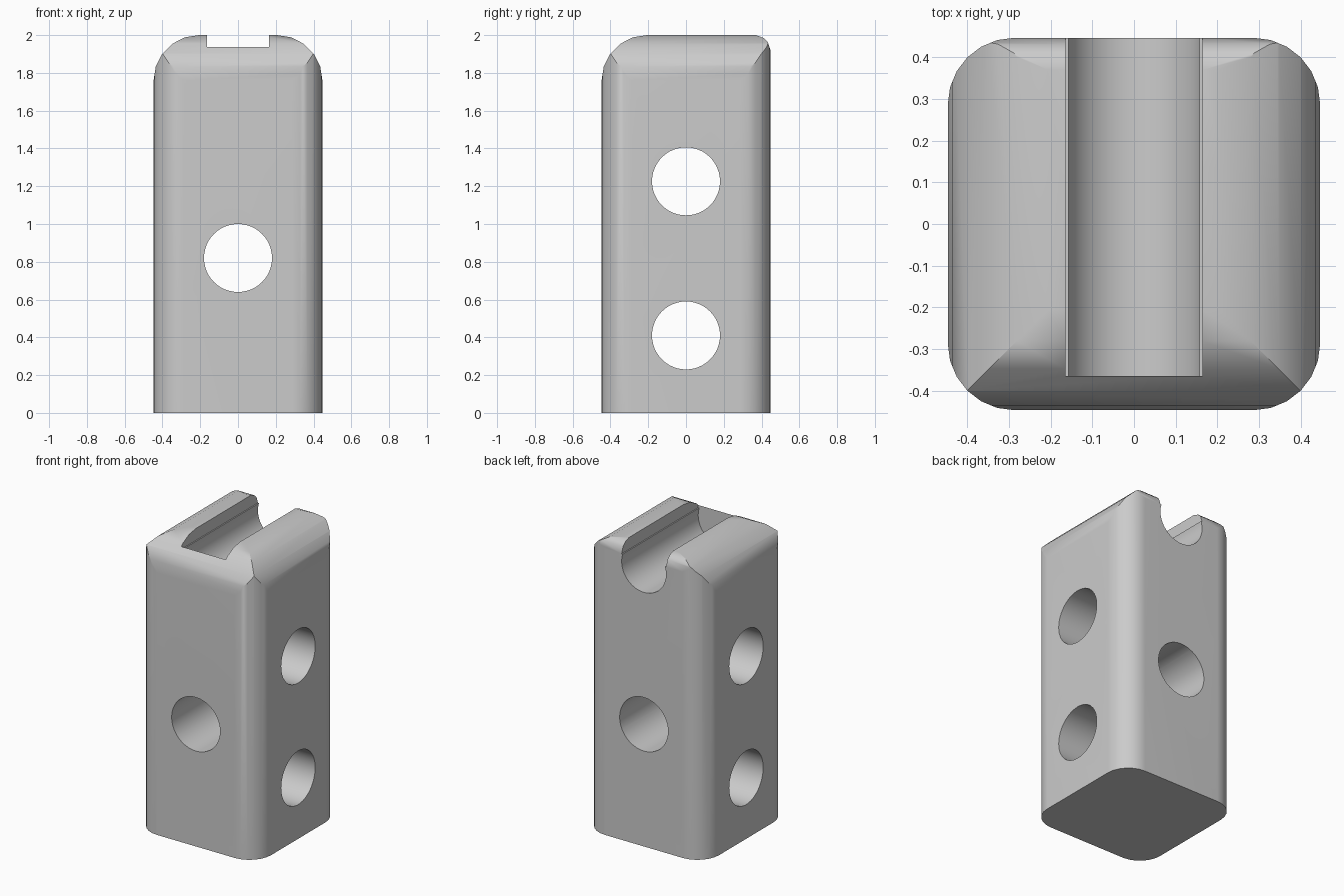
import bpy, bmesh, math
from mathutils import Vector

cube = bpy.data.objects.get("Cube")
if cube:
    bpy.data.objects.remove(cube, do_unlink=True)

HALF = 0.447      # half the width of the block
HEIGHT = 2.0


def arc(cu, cv, r, start, end, steps):
    """Points on an arc, angles in degrees."""
    angles = [math.radians(start + (end - start) * i / steps) for i in range(steps + 1)]
    return [(cu + r * math.cos(a), cv + r * math.sin(a)) for a in angles]


def prism(name, profile, axis, low, high):
    """Extrude a closed profile along one axis."""
    place = {
        "X": lambda u, v, w: Vector((w, u, v)),
        "Y": lambda u, v, w: Vector((u, w, v)),
        "Z": lambda u, v, w: Vector((u, v, w)),
    }[axis]
    bm = bmesh.new()
    face = bm.faces.new([bm.verts.new(place(u, v, low)) for u, v in profile])
    made = bmesh.ops.extrude_face_region(bm, geom=[face])["geom"]
    moved = [g for g in made if isinstance(g, bmesh.types.BMVert)]
    bmesh.ops.translate(bm, verts=moved, vec=place(0, 0, high - low))
    bmesh.ops.recalc_face_normals(bm, faces=bm.faces)
    mesh = bpy.data.meshes.new(name)
    bm.to_mesh(mesh)
    bm.free()
    obj = bpy.data.objects.new(name, mesh)
    bpy.context.collection.objects.link(obj)
    return obj


def combine(target, tool, operation):
    """Apply a boolean and discard the tool."""
    tool.hide_render = True
    bpy.context.view_layer.objects.active = target
    mod = target.modifiers.new("boolean", "BOOLEAN")
    mod.operation = operation
    mod.solver = "EXACT"
    mod.object = tool
    bpy.ops.object.modifier_apply(modifier=mod.name)
    bpy.data.objects.remove(tool, do_unlink=True)


# Upright block with rounded vertical corners
corner = 0.16
inner = HALF - corner
outline = []
for i, (sx, sy) in enumerate([(1, 1), (-1, 1), (-1, -1), (1, -1)]):
    outline += arc(sx * inner, sy * inner, corner, i * 90, i * 90 + 90, 6)
block = prism("block", outline, "Z", 0, HEIGHT + 0.1)

# Rounded shoulders on left and right
top_r = 0.24
side = arc(HALF - top_r, HEIGHT - top_r, top_r, 0, 90, 5)
shoulders = [(HALF, -0.1)] + side + [(-x, z) for x, z in reversed(side)] + [(-HALF, -0.1)]
combine(block, prism("shoulder_shape", shoulders, "Y", -1, 1), "INTERSECT")

# Large rounding at the front, small one at the back
front = [(-y, z) for y, z in side]
back = [(0.37, HEIGHT), (0.41, 1.985), (0.432, 1.965), (HALF, 1.92)]
lengthwise = [(-HALF, -0.1)] + front + back + [(HALF, -0.1)]
combine(block, prism("front_back_shape", lengthwise, "X", -1, 1), "INTERSECT")

# Keyhole channel in the top, open at the back
slot, ledge, centre = 0.165, 1.92, 1.87
tilt = math.degrees(math.asin((ledge - centre) / slot))
channel = [(slot, 2.2), (slot, ledge)]
channel += arc(0, centre, slot, tilt, -180 - tilt, 32)
channel += [(-slot, ledge), (-slot, 2.2)]
combine(block, prism("channel_cutter", channel, "Y", -0.365, 1), "DIFFERENCE")

# Round cross holes
for axis, z in [("Y", 0.82), ("X", 0.41), ("X", 1.226)]:
    ring = arc(0, z, 0.18, 0, 360, 48)[:-1]
    combine(block, prism("hole_cutter", ring, axis, -1, 1), "DIFFERENCE")

# Plain grey finish
grey = bpy.data.materials.new("grey")
grey.use_nodes = True
colour = (0.6, 0.6, 0.6, 1)
grey.diffuse_color = colour
grey.node_tree.nodes["Principled BSDF"].inputs["Base Color"].default_value = colour
block.data.materials.clear()
block.data.materials.append(grey)
for poly in block.data.polygons:
    poly.material_index = 0

# Smooth curves with crisp edges
bpy.ops.object.select_all(action="DESELECT")
block.select_set(True)
bpy.context.view_layer.objects.active = block
bpy.ops.object.shade_smooth_by_angle(angle=math.radians(30))
weighted = block.modifiers.new("weighted_normals", "WEIGHTED_NORMAL")
weighted.keep_sharp = True
